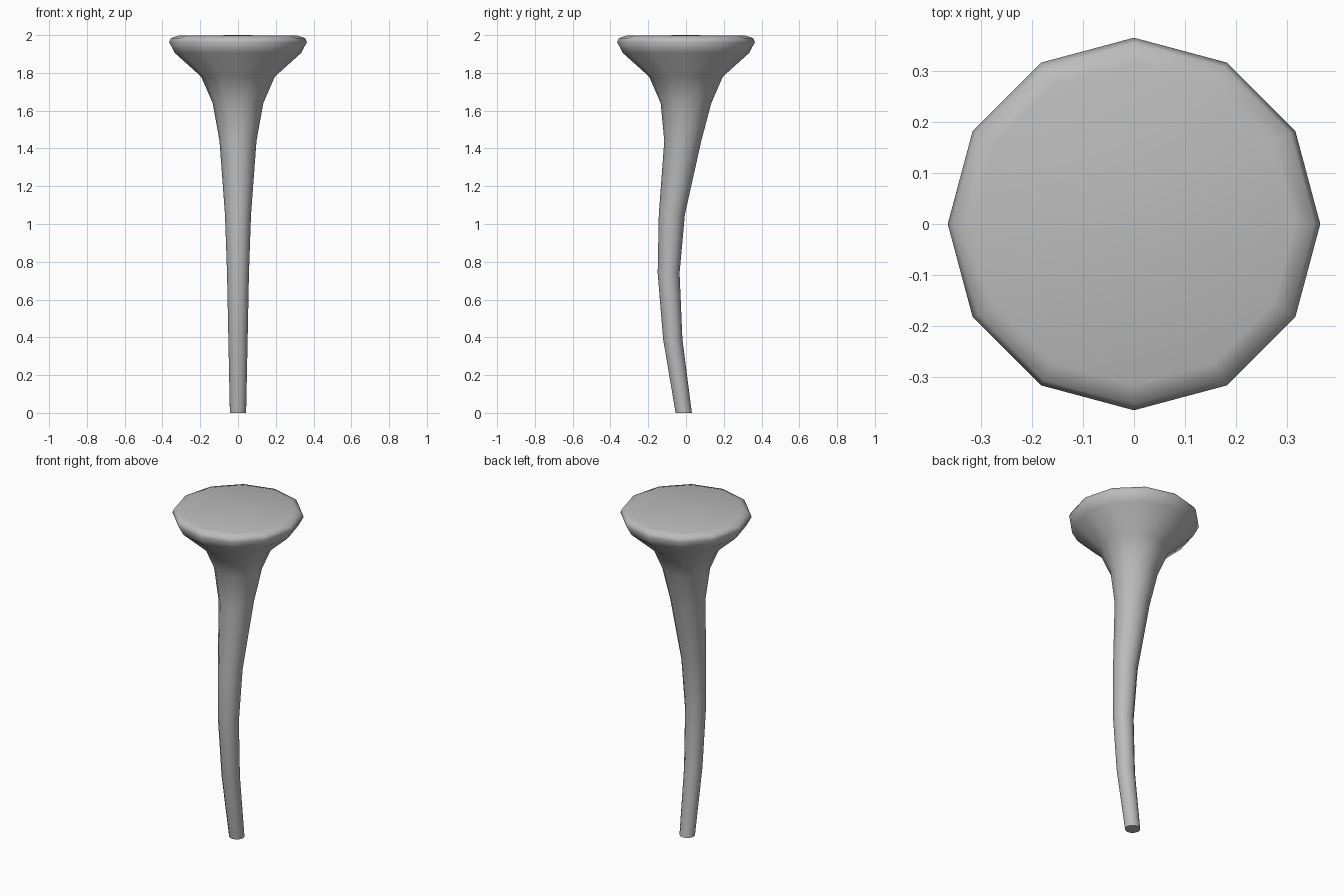
import bpy
import bmesh
from math import cos, sin, tau

cube = bpy.data.objects.get("Cube")
if cube:
    bpy.data.objects.remove(cube, do_unlink=True)

SIDES = 12

# Curved stem flaring into a rounded cap: height, y centre, radius
RINGS = [
    (0.0, -0.012, 0.043),
    (0.39, -0.07, 0.051),
    (0.74, -0.092, 0.058),
    (1.05, -0.075, 0.069),
    (1.44, -0.017, 0.098),
    (1.64, 0.0, 0.134),
    (1.78, 0.0, 0.195),
    (1.905, 0.0, 0.334),
    (1.963, 0.0, 0.365),
    (1.985, 0.0, 0.354),
    (1.997, 0.0, 0.315),
]


def make_material(name, colour):
    mat = bpy.data.materials.new(name)
    mat.use_nodes = True
    mat.diffuse_color = colour
    mat.node_tree.nodes["Principled BSDF"].inputs["Base Color"].default_value = colour
    return mat


def loft(name, rings, mat):
    bm = bmesh.new()
    loops = [
        [bm.verts.new((r * cos(tau * i / SIDES), y + r * sin(tau * i / SIDES), z))
         for i in range(SIDES)]
        for z, y, r in rings
    ]
    # Side walls
    for low, high in zip(loops, loops[1:]):
        for i in range(SIDES):
            j = (i + 1) % SIDES
            bm.faces.new((low[i], low[j], high[j], high[i]))
    # Flat foot and slightly domed top
    bm.faces.new(reversed(loops[0]))
    centre = bm.verts.new((0, 0, 2))
    for i in range(SIDES):
        bm.faces.new((loops[-1][i], loops[-1][(i + 1) % SIDES], centre))
    bm.normal_update()
    mesh = bpy.data.meshes.new(name)
    bm.to_mesh(mesh)
    bm.free()
    mesh.materials.append(mat)
    obj = bpy.data.objects.new(name, mesh)
    bpy.context.collection.objects.link(obj)
    return obj


grey = make_material("plain grey", (0.5, 0.5, 0.5, 1))
stalk = loft("flared_stalk", RINGS, grey)

# Smooth all round, with a crisp edge only at the foot
bpy.ops.object.select_all(action="DESELECT")
stalk.select_set(True)
bpy.context.view_layer.objects.active = stalk
bpy.ops.object.shade_smooth_by_angle(angle=1.2)
